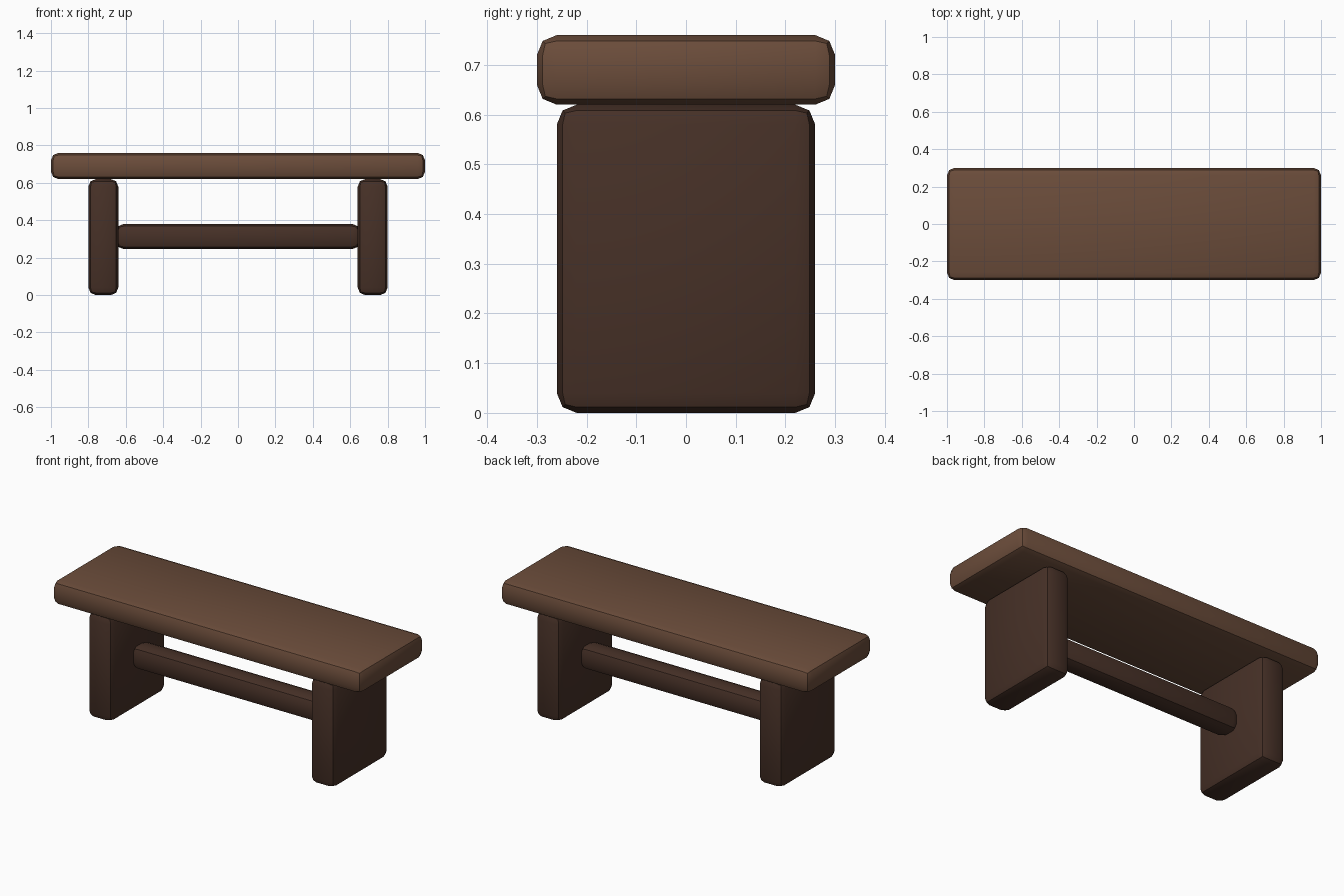
import bpy

if "Cube" in bpy.data.objects:
    bpy.data.objects.remove(bpy.data.objects["Cube"])


def material(name, color):
    mat = bpy.data.materials.new(name)
    mat.diffuse_color = (*color, 1.0)
    mat.use_nodes = True
    mat.node_tree.nodes["Principled BSDF"].inputs["Base Color"].default_value = mat.diffuse_color
    return mat


seat_wood = material("warm brown wood", (0.147, 0.073, 0.043))
leg_wood = material("dark brown wood", (0.062, 0.030, 0.020))


def rounded_block(name, center, size, mat, bevel=0.04):
    """Box with two-segment rounded edges and smooth shading."""
    bpy.ops.mesh.primitive_cube_add(size=1, location=center)
    ob = bpy.context.object
    ob.name = name
    ob.scale = size
    bpy.ops.object.transform_apply(location=False, rotation=False, scale=True)
    mod = ob.modifiers.new("rounded edges", 'BEVEL')
    mod.width = bevel
    mod.segments = 2
    bpy.ops.object.modifier_apply(modifier=mod.name)
    bpy.ops.object.shade_smooth_by_angle()
    ob.data.materials.append(mat)
    return ob


# Long seat plank
rounded_block("seat", (0, 0, 0.69), (2.0, 0.6, 0.14), seat_wood)

# Slab legs on both sides
for side, label in ((-1, "left"), (1, "right")):
    rounded_block(label + "_leg", (side * 0.72, 0, 0.31), (0.16, 0.52, 0.62), leg_wood)

# Stretcher bar between the legs
rounded_block("stretcher", (0, 0, 0.313), (1.304, 0.13, 0.134), leg_wood)
